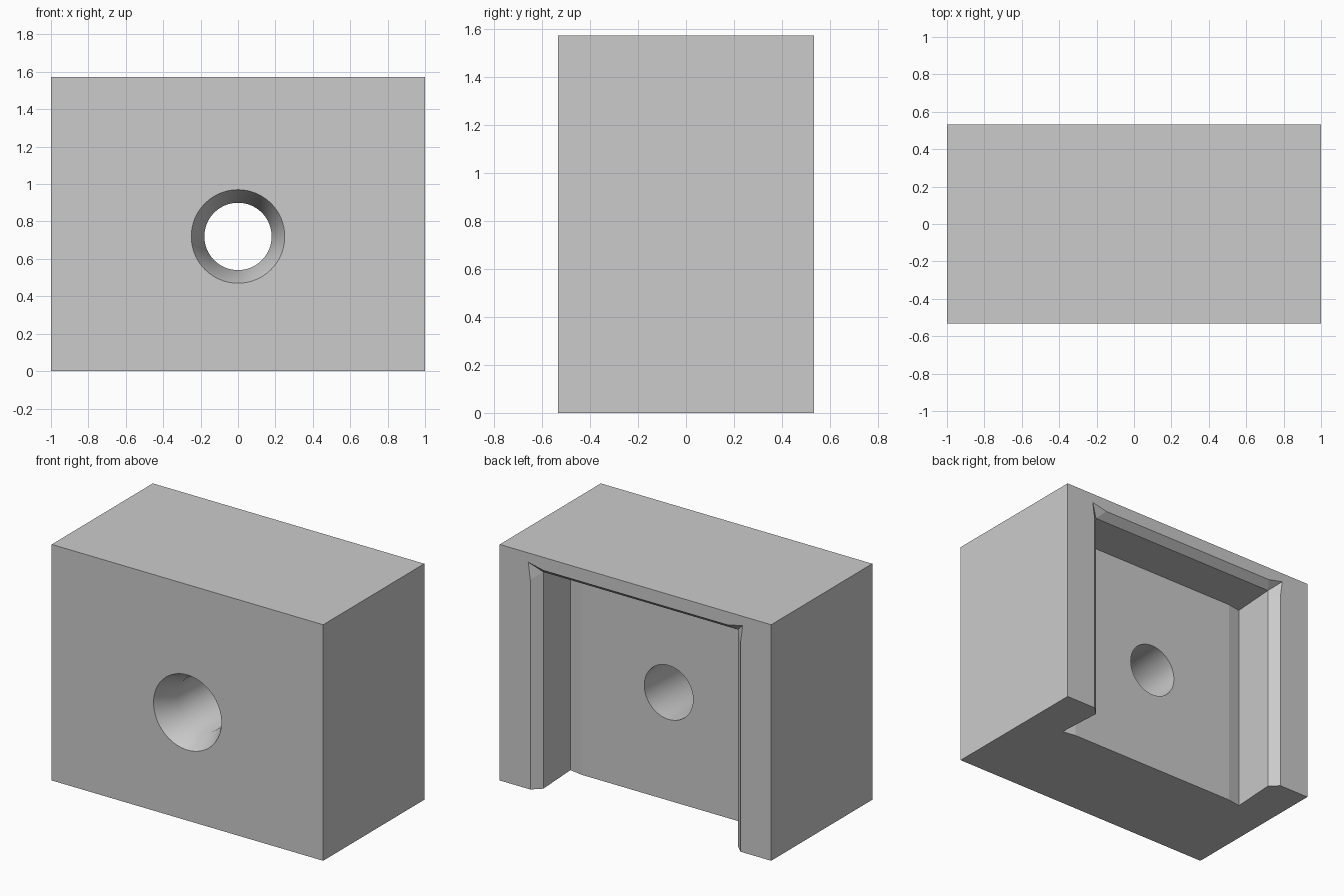
import bpy
import bmesh
import math

if "Cube" in bpy.data.objects:
    bpy.data.objects.remove(bpy.data.objects["Cube"], do_unlink=True)

HALF_DEPTH, HEIGHT = 0.532, 1.572
BORE_Z, BORE_R, RIM_R = 0.72, 0.18, 0.25


def make_object(name, bm):
    bmesh.ops.recalc_face_normals(bm, faces=bm.faces)
    mesh = bpy.data.meshes.new(name)
    bm.to_mesh(mesh)
    bm.free()
    obj = bpy.data.objects.new(name, mesh)
    bpy.context.collection.objects.link(obj)
    return obj


def cut(target, cutter):
    cutter.hide_render = True
    mod = target.modifiers.new("Cut", "BOOLEAN")
    mod.operation = "DIFFERENCE"
    mod.solver = "EXACT"
    mod.object = cutter
    bpy.context.view_layer.objects.active = target
    bpy.ops.object.modifier_apply(modifier=mod.name)
    bpy.data.objects.remove(cutter, do_unlink=True)


# Block body
bm = bmesh.new()
bmesh.ops.create_cube(bm, size=1)
bmesh.ops.scale(bm, vec=(2, 2 * HALF_DEPTH, HEIGHT), verts=bm.verts)
bmesh.ops.translate(bm, vec=(0, 0, HEIGHT / 2), verts=bm.verts)
block = make_object("block", bm)


# Pocket in the back, open at the bottom, lofted through depth sections
def section(side, corner, top, depth, mid_depth):
    """Half outline as (x, depth, z), from the bottom centre strip round to the top."""
    inner = 0.64
    return [(inner, mid_depth, -0.1), (side, depth, -0.1), (side, depth, 1.35),
            (corner[0], depth, corner[1]), (inner, mid_depth, top)]


mouth = section(0.775, (0.79, 1.51), 1.485, 0, 0)
throat = section(0.717, (0.717, 1.443), 1.443, 0.055, 0.055)
outside = [tuple(2 * a - b for a, b in zip(p, q)) for p, q in zip(mouth, throat)]
floor = section(0.735, (0.735, 1.44), 1.44, 0.366, 0.35)

bm = bmesh.new()
rings = []
for half in (outside, throat, floor):
    full = half + [(-x, d, z) for x, d, z in reversed(half)]
    rings.append([bm.verts.new((x, HALF_DEPTH - d, z)) for x, d, z in full])
for a, b in zip(rings, rings[1:]):
    for i in range(len(a)):
        j = (i + 1) % len(a)
        bm.faces.new((a[i], a[j], b[j], b[i]))
for ring in (rings[0], rings[-1]):
    bm.faces.new(ring[:5])
    bm.faces.new(ring[5:])
    bm.faces.new((ring[0], ring[4], ring[5], ring[9]))
bmesh.ops.triangulate(bm, faces=[f for f in bm.faces if len(f.verts) == 4])
cut(block, make_object("pocket_cutter", bm))

# Countersunk bore from the front into the pocket
SINK = 0.15
SLOPE = (RIM_R - BORE_R) / SINK
profile = [(-HALF_DEPTH - 0.05, RIM_R + 0.05 * SLOPE),
           (-HALF_DEPTH + SINK, BORE_R), (0.4, BORE_R)]
SEGMENTS = 64
bm = bmesh.new()
rings = []
for y, r in profile:
    angles = [math.tau * i / SEGMENTS for i in range(SEGMENTS)]
    rings.append([bm.verts.new((r * math.cos(t), y, BORE_Z + r * math.sin(t)))
                  for t in angles])
for a, b in zip(rings, rings[1:]):
    for i in range(SEGMENTS):
        j = (i + 1) % SEGMENTS
        bm.faces.new((a[i], a[j], b[j], b[i]))
bm.faces.new(rings[0])
bm.faces.new(rings[-1])
cut(block, make_object("bore_cutter", bm))

# Smooth only the bore walls
mesh = block.data
for poly in mesh.polygons:
    points = [mesh.vertices[i].co for i in poly.vertices]
    near = all(math.hypot(p.x, p.z - BORE_Z) < RIM_R + 0.01 for p in points)
    poly.use_smooth = near and abs(poly.normal.y) < 0.9

# Single grey material
grey = bpy.data.materials.new("plain_grey")
grey.use_nodes = True
colour = (0.6, 0.6, 0.6, 1)
grey.diffuse_color = colour
grey.node_tree.nodes["Principled BSDF"].inputs["Base Color"].default_value = colour
mesh.materials.clear()
mesh.materials.append(grey)
for poly in mesh.polygons:
    poly.material_index = 0
